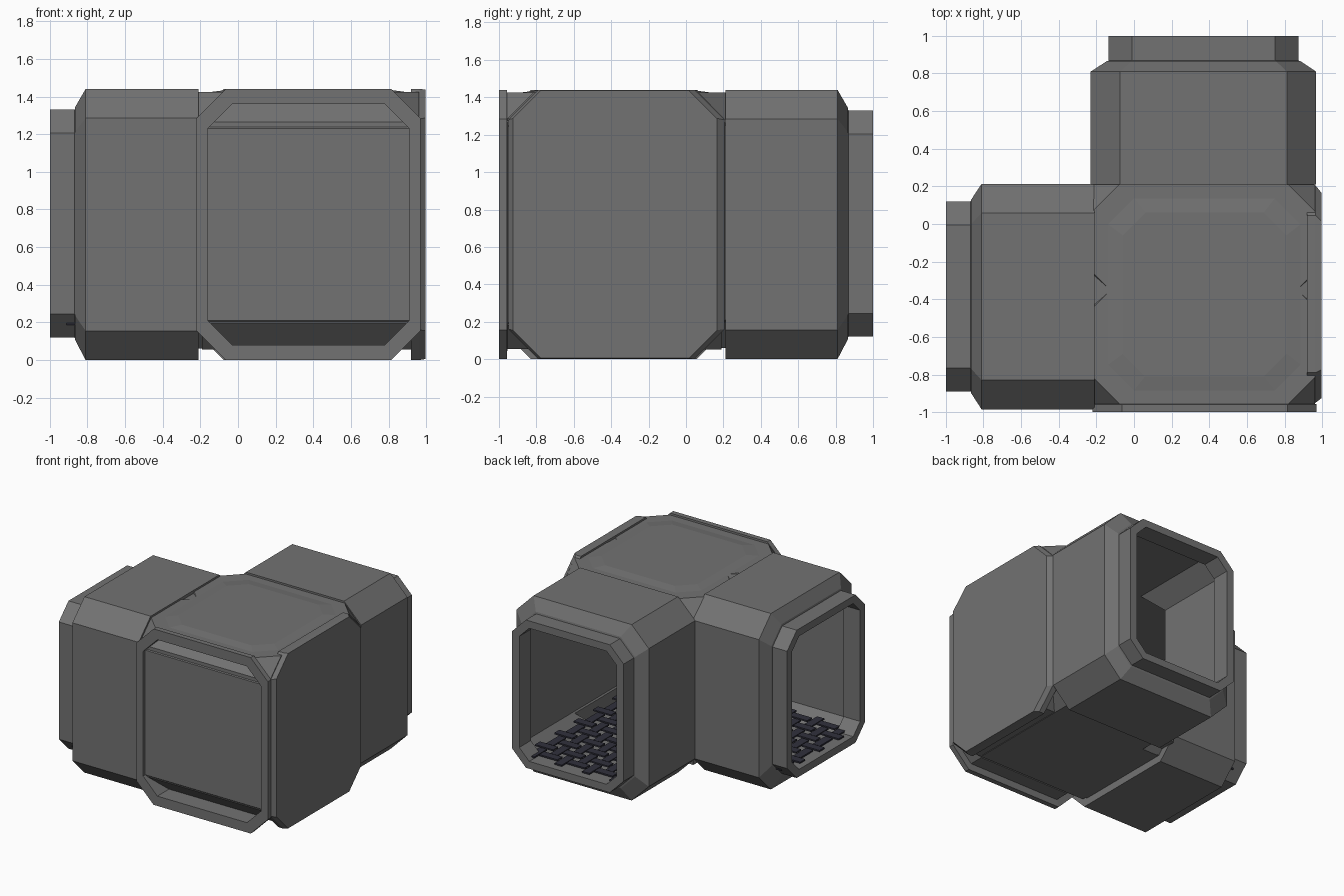
import bpy, bmesh

if "Cube" in bpy.data.objects:
    bpy.data.objects.remove(bpy.data.objects["Cube"])

CX, CY = 0.37, -0.385          # corridor centre lines


def mat(name, col):
    m = bpy.data.materials.new(name)
    m.diffuse_color = col
    m.use_nodes = True
    m.node_tree.nodes["Principled BSDF"].inputs["Base Color"].default_value = m.diffuse_color
    return m


METAL = mat("dark_grey_metal", (0.17, 0.17, 0.17, 1))
GRATE = mat("grate_metal", (0.03, 0.03, 0.045, 1))


def finish(name, bm, material):
    bmesh.ops.recalc_face_normals(bm, faces=bm.faces[:])
    me = bpy.data.meshes.new(name)
    bm.to_mesh(me)
    bm.free()
    me.materials.append(material)
    ob = bpy.data.objects.new(name, me)
    bpy.context.collection.objects.link(ob)
    return ob


def octagon(u0, u1, v0, v1, c):
    return [(u0 + c, v0), (u1 - c, v0), (u1, v0 + c), (u1, v1 - c),
            (u1 - c, v1), (u0 + c, v1), (u0, v1 - c), (u0, v0 + c)]


def loft(name, axis, sections, ring=False):
    """Skin octagons (t, u0, u1, v0, v1, chamfer) along an axis; ring closes the loop."""
    place = {'x': lambda t, u, v: (t, u, v),
             'y': lambda t, u, v: (u, t, v),
             'z': lambda t, u, v: (u, v, t)}[axis]
    bm = bmesh.new()
    loops = [[bm.verts.new(place(s[0], u, v)) for u, v in octagon(*s[1:])] for s in sections]
    pairs = list(zip(loops, loops[1:])) + ([(loops[-1], loops[0])] if ring else [])
    for a, b in pairs:
        for i in range(8):
            j = (i + 1) % 8
            bm.faces.new((a[i], a[j], b[j], b[i]))
    if not ring:
        bm.faces.new(loops[0])
        bm.faces.new(loops[-1])
    return finish(name, bm, METAL)


def prism(name, axis, t0, t1, *section):
    return loft(name, axis, [(t0, *section), (t1, *section)])


def cut(ob, cutter):
    m = ob.modifiers.new("cut", 'BOOLEAN')
    m.operation, m.solver, m.object = 'DIFFERENCE', 'EXACT', cutter


def arm_sections(c, sign, end):
    mouth = (c - 0.505, c + 0.505, 0.12, 1.33, 0.125)
    lip = (c - 0.515, c + 0.515, 0.105, 1.345, 0.13)
    body = (c - 0.6, c + 0.598, 0, 1.44, 0.155)
    return [(sign * 1.0, *mouth), (sign * 0.868, *mouth), (sign * 0.865, *lip),
            (sign * 0.81, *body), (end, *body)]


def bore_sections(c, sign, end, half, d):
    narrow = (c - 0.44, c + 0.44, 0.18, 1.27, 0.09)
    wide = (c - half, c + half, 0.08 + d, 1.38 - d, 0.13)
    return [(sign * 1.1, *narrow), (sign * 0.85, *narrow),
            (sign * 0.79, *wide), (end, *wide)]


# Sloped triangles at the roof corners, front pair cleared around the recess
front_corners = loft("front_roof_corners", 'z', [(1.285, -0.218, 0.962, -0.96, -0.3, 0.005),
                                                 (1.425, -0.218, 0.962, -0.96, -0.3, 0.145)])
recess = prism("recess_cutter", 'y', -1.1, -0.845, -0.161, 0.911, 0.08, 1.361, 0.13)
cut(front_corners, recess)

# Two corridor arms, the corner block, and short necks bridging them
shell = [
    front_corners,
    loft("rear_roof_corners", 'z', [(1.28, -0.222, 0.962, -0.4, 0.212, 0.005),
                                    (1.425, -0.222, 0.962, -0.4, 0.212, 0.145)]),
    loft("left_arm", 'x', arm_sections(CY, -1, -0.21)),
    loft("rear_arm", 'y', arm_sections(CX, 1, 0.21)),
    prism("corner_core", 'x', -0.19, 0.93, -0.965, 0.18, 0.055, 1.405, 0.14),
    prism("corner_core_side", 'y', -0.8, 0.19, -0.19, 0.95, 0.052, 1.402, 0.14),
    prism("left_neck", 'x', -0.23, -0.1, -0.95, 0.19, 0.06, 1.40, 0.15),
    prism("rear_neck", 'y', 0.1, 0.23, -0.19, 0.95, 0.06, 1.40, 0.15),
    # Front panel with sloped top and bottom
    prism("front_panel", 'x', -0.165, 0.915, -0.972, -0.7, 0.08, 1.36, 0.13),
    # Post in the inside corner
    prism("corner_post", 'z', 0.1, 1.285, -0.215, 0.0, 0.0, 0.212, 0.005),
]

# Hollow corridor: narrow mouths opening into a wider passage
cutters = [loft("bore_x", 'x', bore_sections(CY, -1, 0.90, 0.545, 0.0)),
           loft("bore_y", 'y', bore_sections(CX, 1, -0.81, 0.54, 0.002))]
for ob in shell:
    for c in cutters:
        cut(ob, c)
for c in cutters + [recess]:
    c.hide_render = True
    c.hide_set(True)

# Front frame with a sleeve around the recessed panel
loft("front_frame", 'y', [(-0.835, -0.185, 0.935, 0.055, 1.385, 0.14),
                          (-0.955, -0.185, 0.935, 0.055, 1.385, 0.14),
                          (-0.958, -0.22, 0.97, 0, 1.44, 0.155),
                          (-1.0, -0.22, 0.97, 0.0, 1.44, 0.155),
                          (-1.0, -0.16, 0.91, 0.08, 1.36, 0.13),
                          (-0.835, -0.16, 0.91, 0.08, 1.36, 0.13)], ring=True)
# Right side plate, bevelled on its upright edges
loft("right_plate", 'x', [(0.92, -0.95, 0.205, 0, 1.44, 0.16),
                          (0.965, -0.95, 0.205, 0, 1.44, 0.16),
                          (0.997, -0.925, 0.165, 0.005, 1.437, 0.15)])
# Gently domed roof plate, set slightly below the surrounding rims
loft("roof_plate", 'z', [(1.39, -0.215, 0.962, -0.96, 0.212, 0.145),
                         (1.415, -0.215, 0.962, -0.96, 0.212, 0.155),
                         (1.435, -0.06, 0.81, -0.81, 0.06, 0.12)])

# Woven floor grate along the L-shaped corridor
bm = bmesh.new()
P = 0.125
for i in range(-11, 4):
    for j in range(-3, 12):
        x, y = CX + i * P, CY + j * P
        if not (abs(i) <= 3 or abs(j) <= 3) or x < -0.88 or y > 0.88:
            continue
        along_x = (i + j) % 2 == 0
        sx, sy = (0.165, 0.065) if along_x else (0.065, 0.165)
        z = 0.197 if along_x else 0.192
        for v in bmesh.ops.create_cube(bm, size=1)["verts"]:
            v.co = (x + v.co.x * sx, y + v.co.y * sy, z + v.co.z * 0.012)
finish("floor_grate", bm, GRATE)
